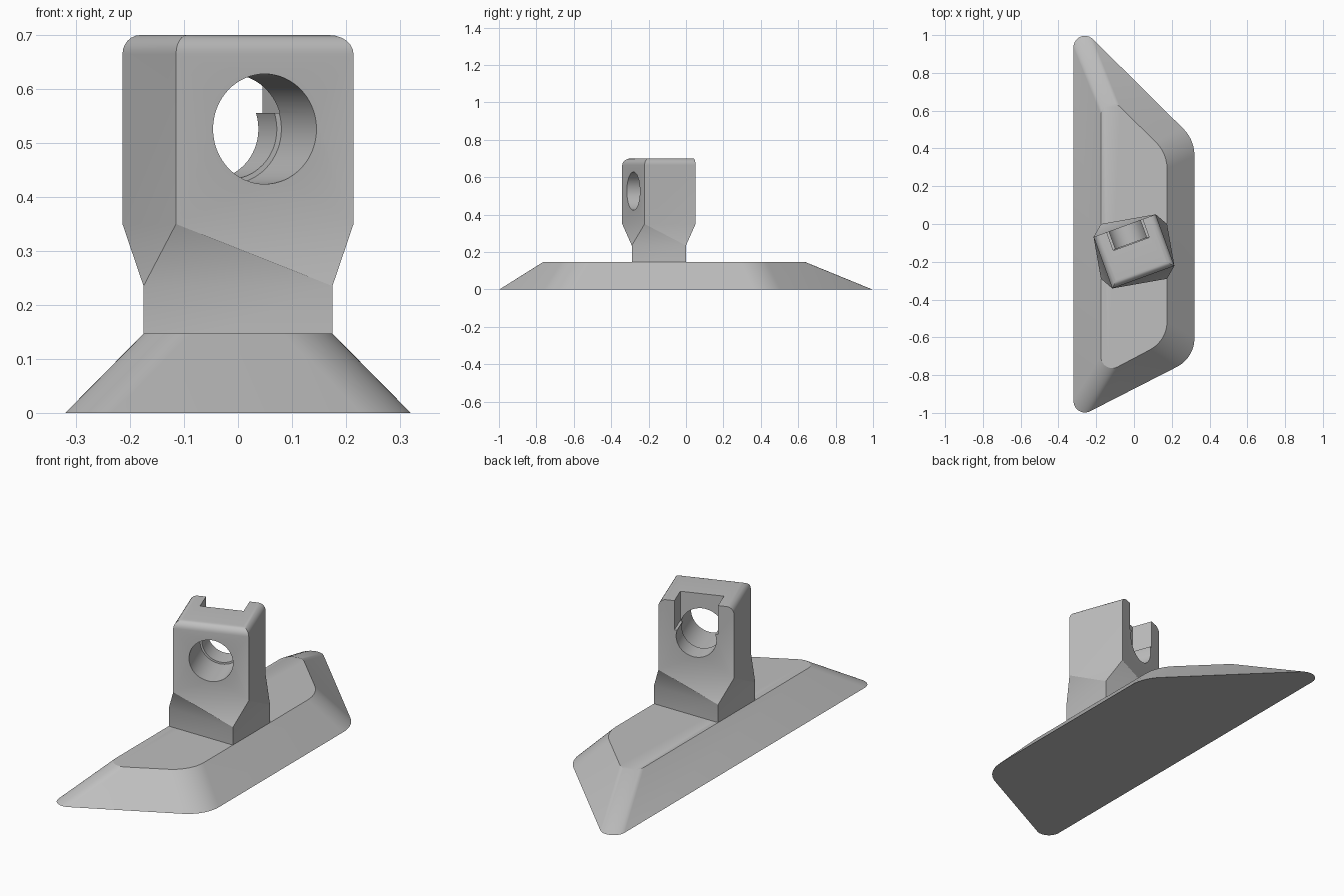
import bpy, bmesh, math
from mathutils import Vector, Matrix

if "Cube" in bpy.data.objects:
    bpy.data.objects.remove(bpy.data.objects["Cube"], do_unlink=True)

grey = bpy.data.materials.new("plain grey")
grey.use_nodes = True
grey.diffuse_color = (0.52, 0.52, 0.52, 1)
grey.node_tree.nodes["Principled BSDF"].inputs["Base Color"].default_value = (0.52, 0.52, 0.52, 1)


def make_object(name, bm):
    bmesh.ops.recalc_face_normals(bm, faces=bm.faces[:])
    mesh = bpy.data.meshes.new(name)
    bm.to_mesh(mesh)
    bm.free()
    mesh.materials.append(grey)
    obj = bpy.data.objects.new(name, mesh)
    bpy.context.collection.objects.link(obj)
    return obj


def activate(obj):
    bpy.ops.object.select_all(action='DESELECT')
    obj.select_set(True)
    bpy.context.view_layer.objects.active = obj


def rounded(corners, radii, steps=12):
    """Counter-clockwise polygon with each corner replaced by an arc."""
    pts = [Vector(c) for c in corners]
    out = []
    for i, (p, r) in enumerate(zip(pts, radii)):
        a = (pts[i - 1] - p).normalized()
        b = (pts[(i + 1) % len(pts)] - p).normalized()
        half = a.angle(b) / 2
        centre = p + (a + b).normalized() * (r / math.sin(half))
        start = p + a * (r / math.tan(half)) - centre
        turn = math.pi - 2 * half
        for k in range(steps + 1):
            out.append(centre + Matrix.Rotation(turn * k / steps, 2) @ start)
    return out


def ring(bm, points, z):
    return [bm.verts.new((p[0], p[1], z)) for p in points]


def bridge(bm, low, high):
    n = len(low)
    for i in range(n):
        j = (i + 1) % n
        bm.faces.new((low[i], low[j], high[j], high[i]))


# Base: sloped loft between two rounded outlines
radii = (0.06, 0.17, 0.2, 0.06)
foot = [(-0.32, -1.036), (0.32, -0.709), (0.32, 0.446), (-0.32, 1.08)]
deck = [(-0.175, -0.803), (0.175, -0.618), (0.175, 0.375), (-0.175, 0.72)]
bm = bmesh.new()
low = ring(bm, rounded(foot, radii), 0)
high = ring(bm, rounded(deck, radii), 0.147)
bridge(bm, low, high)
bm.faces.new(low[::-1])
bm.faces.new(high)
base = make_object("base", bm)

# Post: straight neck, twisted transition, turned head block
W, D, HOLE_Z = 0.175, 0.145, 0.526
TURN = Matrix.Translation((0, -0.145, 0)) @ Matrix.Rotation(math.radians(20), 4, 'Z')
rect = [(-W, -D), (W, -D), (W, D), (-W, D)]
straight = [(x, y - 0.145) for x, y in rect]
turned = [TURN @ Vector((x, y, 0)) for x, y in rect]
bm = bmesh.new()
neck_low = ring(bm, straight, 0.1)
neck_high = ring(bm, straight, 0.235)
head_low = ring(bm, turned, 0.35)
head_high = ring(bm, turned, 0.7)
bridge(bm, neck_low, neck_high)
for i in range(4):
    j = (i + 1) % 4
    bm.faces.new((neck_high[i], neck_high[j], head_low[i]))
    bm.faces.new((neck_high[j], head_low[j], head_low[i]))
bridge(bm, head_low, head_high)
bm.faces.new(neck_low[::-1])
bm.faces.new(head_high)

# Round the front and side top edges, leaving the back one sharp
top_edges = [bm.edges.get((head_high[i], head_high[(i + 1) % 4])) for i in (0, 1, 3)]
bmesh.ops.bevel(bm, geom=top_edges, offset=0.035, segments=6, profile=0.5, affect='EDGES')
post = make_object("post", bm)


def bore(name, radius, y0, y1):
    bm = bmesh.new()
    place = Matrix.Translation((0, (y0 + y1) / 2, HOLE_Z)) @ Matrix.Rotation(math.pi / 2, 4, 'X')
    bmesh.ops.create_cone(bm, cap_ends=True, segments=64, radius1=radius, radius2=radius,
                          depth=y1 - y0, matrix=TURN @ place)
    return make_object(name, bm)


def slot(name, half_width, y0, y1, z0, z1):
    bm = bmesh.new()
    place = Matrix.Translation((0, (y0 + y1) / 2, (z0 + z1) / 2))
    size = Matrix.Diagonal((half_width * 2, y1 - y0, z1 - z0, 1))
    bmesh.ops.create_cube(bm, size=1, matrix=TURN @ place @ size)
    return make_object(name, bm)


# Front bore, and a round-bottomed slot open to the top and back
cutters = [bore("front_bore_cutter", 0.102, -0.3, 0.045),
           bore("back_bore_cutter", 0.093, 0.03, 0.3),
           slot("back_slot_cutter", 0.101, 0.042, 0.3, HOLE_Z + 0.03, 0.9)]
for cutter in cutters:
    cutter.hide_render = True
    activate(post)
    mod = post.modifiers.new("cut", 'BOOLEAN')
    mod.operation, mod.solver, mod.object = 'DIFFERENCE', 'EXACT', cutter
    bpy.ops.object.modifier_apply(modifier=mod.name)
    bpy.data.objects.remove(cutter, do_unlink=True)

for obj in (base, post):
    activate(obj)
    bpy.ops.object.shade_smooth_by_angle(angle=math.radians(25))
